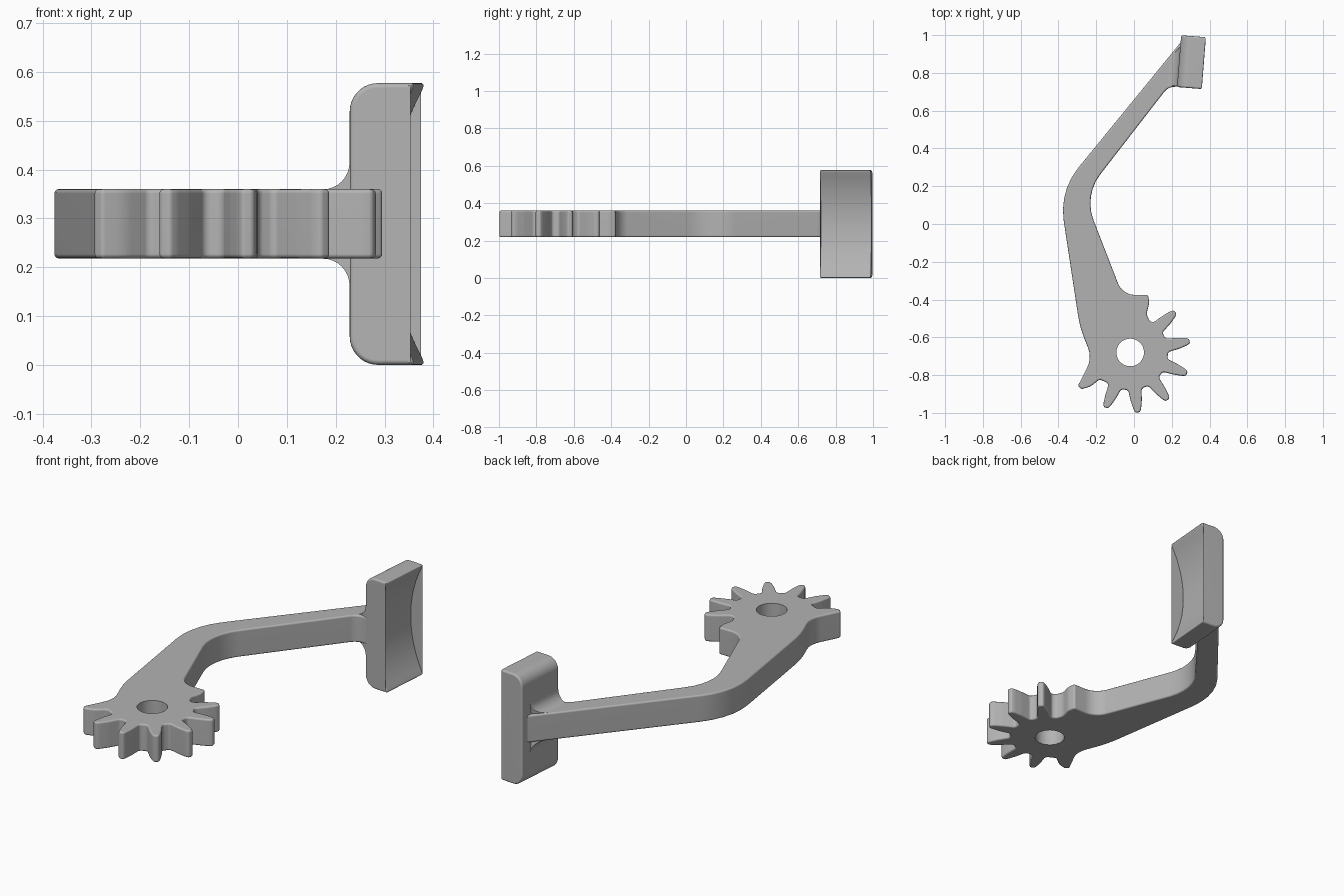
import bpy, bmesh
from math import cos, sin, tan, radians, pi
from mathutils import Vector, Matrix

cube = bpy.data.objects.get("Cube")
if cube:
    bpy.data.objects.remove(cube, do_unlink=True)

GREY = (0.45, 0.45, 0.45, 1)
grey = bpy.data.materials.new("plain_grey")
grey.use_nodes = True
grey.diffuse_color = GREY
grey.node_tree.nodes["Principled BSDF"].inputs["Base Color"].default_value = GREY


def rounded(corners, steps=5):
    """Turn (x, y, radius) corners into a polygon with filleted corners."""
    out = []
    for i, (x, y, r) in enumerate(corners):
        p = Vector((x, y))
        a = Vector(corners[i - 1][:2]) - p
        b = Vector(corners[(i + 1) % len(corners)][:2]) - p
        turn = pi - a.angle(b)
        if r == 0 or turn < 0.02:
            out.append(p)
            continue
        t = min(r * tan(turn / 2), 0.48 * a.length, 0.48 * b.length)
        r = t / tan(turn / 2)
        a.normalize()
        b.normalize()
        mid = (a + b).normalized()
        centre = p + mid * (r / cos(turn / 2))
        side = Vector((-mid.y, mid.x))
        if side.dot(a) < 0:
            side = -side
        n = max(2, round(steps * turn / radians(50)))
        for k in range(n + 1):
            ang = turn * (0.5 - k / n)
            out.append(centre - mid * (r * cos(ang)) + side * (r * sin(ang)))
    return out


def prism(name, points, start, end, bevel=0.0):
    """Extrude a profile along local z; start and end are functions of a point."""
    bm = bmesh.new()
    low = [bm.verts.new((p.x, p.y, start(p))) for p in points]
    high = [bm.verts.new((p.x, p.y, end(p))) for p in points]
    caps = [bm.faces.new(low[::-1]), bm.faces.new(high)]
    for i in range(len(points)):
        bm.faces.new((low[i - 1], low[i], high[i], high[i - 1]))
    bmesh.ops.recalc_face_normals(bm, faces=bm.faces)
    if bevel:
        rim = [e for f in caps for e in f.edges]
        bmesh.ops.bevel(bm, geom=rim, offset=bevel, segments=3, profile=0.5,
                        affect='EDGES', clamp_overlap=False)
    mesh = bpy.data.meshes.new(name)
    bm.to_mesh(mesh)
    bm.free()
    obj = bpy.data.objects.new(name, mesh)
    bpy.context.collection.objects.link(obj)
    mesh.materials.append(grey)
    return obj


def finish(obj):
    bpy.ops.object.select_all(action='DESELECT')
    obj.select_set(True)
    bpy.context.view_layer.objects.active = obj
    for mod in list(obj.modifiers):
        bpy.ops.object.modifier_apply(modifier=mod.name)
    bpy.ops.object.shade_smooth_by_angle(angle=radians(35))
    weights = obj.modifiers.new("even_shading", 'WEIGHTED_NORMAL')
    weights.keep_sharp = True


# Lever arm outline: stub tooth, inner edge, pad joint, outer edge, last tooth
HUB = Vector((-0.02, -0.68))
outline = [
    (0.066, -0.476, 0.05), (0.082, -0.415, 0.05), (0.074, -0.376, 0.012),
    (-0.061, -0.375, 0.17), (-0.265, 0.151, 0.25), (0.18, 0.725, 0.07),
    (0.25, 0.728, 0), (0.27, 0.95, 0), (0.25, 0.965, 0),
    (-0.396, 0.174, 0.36), (-0.287, -0.545, 0.5), (-0.222, -0.71, 0.13),
    (-0.297, -0.857, 0.014), (-0.278, -0.874, 0.012), (-0.232, -0.862, 0.08),
    (-0.182, -0.822, 0.018),
]

# Gear teeth: half profile as (distance from hub, half width, corner radius)
half = [(0.197, 0.036, 0.018), (0.26, 0.029, 0.15), (0.302, 0.02, 0.05), (0.32, 0.012, 0.012)]
profile = [(d, -w, r) for d, w, r in half] + half[::-1]
for i in range(6):
    spin = Matrix.Rotation(radians(-114 + 31.2 * i), 2)
    for d, w, r in profile:
        p = HUB + spin @ Vector((d, w))
        outline.append((p.x, p.y, r))
outline.append((0.081, -0.512, 0.018))

arm = prism("gear_lever_arm", rounded(outline), lambda p: 0.218, lambda p: 0.36, 0.009)

# Hub bore
bpy.ops.mesh.primitive_cylinder_add(vertices=48, radius=0.073, depth=1, location=(*HUB, 0.3))
cutter = bpy.context.object
cutter.hide_render = True
cutter.data.materials.append(grey)
cut = arm.modifiers.new("bore", 'BOOLEAN')
cut.operation = 'DIFFERENCE'
cut.solver = 'EXACT'
cut.object = cutter
finish(arm)
bpy.data.objects.remove(cutter, do_unlink=True)

# Pad frame: local x across, local y up, local z along the pad towards the back
LENGTH, MID, TILT = 0.275, 0.2885, radians(4.5)
across = Vector((cos(TILT), -sin(TILT), 0))
along = Vector((sin(TILT), cos(TILT), 0))
frame = Matrix((across, (0, 0, 1), along)).transposed().to_4x4()
frame.translation = (0.228, 0.725, 0)

# Curved pad: rounded back corners and a hollow face
R, HOLLOW, REACH = 0.58, 0.06, 0.275
face = []
for k in range(25):
    h = REACH * (1 - k / 12)
    face.append((HOLLOW + R - (R * R - h * h) ** 0.5, MID + h, 0))
back = [(0.133, 0, 0.012), (0, 0, 0.058), (0, 2 * MID, 0.058), (0.133, 2 * MID, 0.012)]
pad = prism("curved_pad", rounded(face + back), lambda p: 0, lambda p: LENGTH, 0.01)
pad.matrix_world = frame
finish(pad)

# Fillets blending the arm into the pad, above and below
F = 0.055
for name, sign in (("upper_fillet", 1), ("lower_fillet", -1)):
    root = MID + sign * 0.071
    pts = [Vector((F * (sin(a) - 1), root + sign * F * (1 - cos(a))))
           for a in (pi / 2 * k / 8 for k in range(9))]
    pts += [Vector((0.02, root + sign * F)), Vector((0.02, root - sign * 0.03)),
            Vector((-F, root - sign * 0.03))]
    fillet = prism(name, pts, lambda p: 0.004 - 0.1 * min(p.x, 0),
                   lambda p: 0.215 + 1.3 * min(p.x, 0))
    fillet.matrix_world = frame
    finish(fillet)
